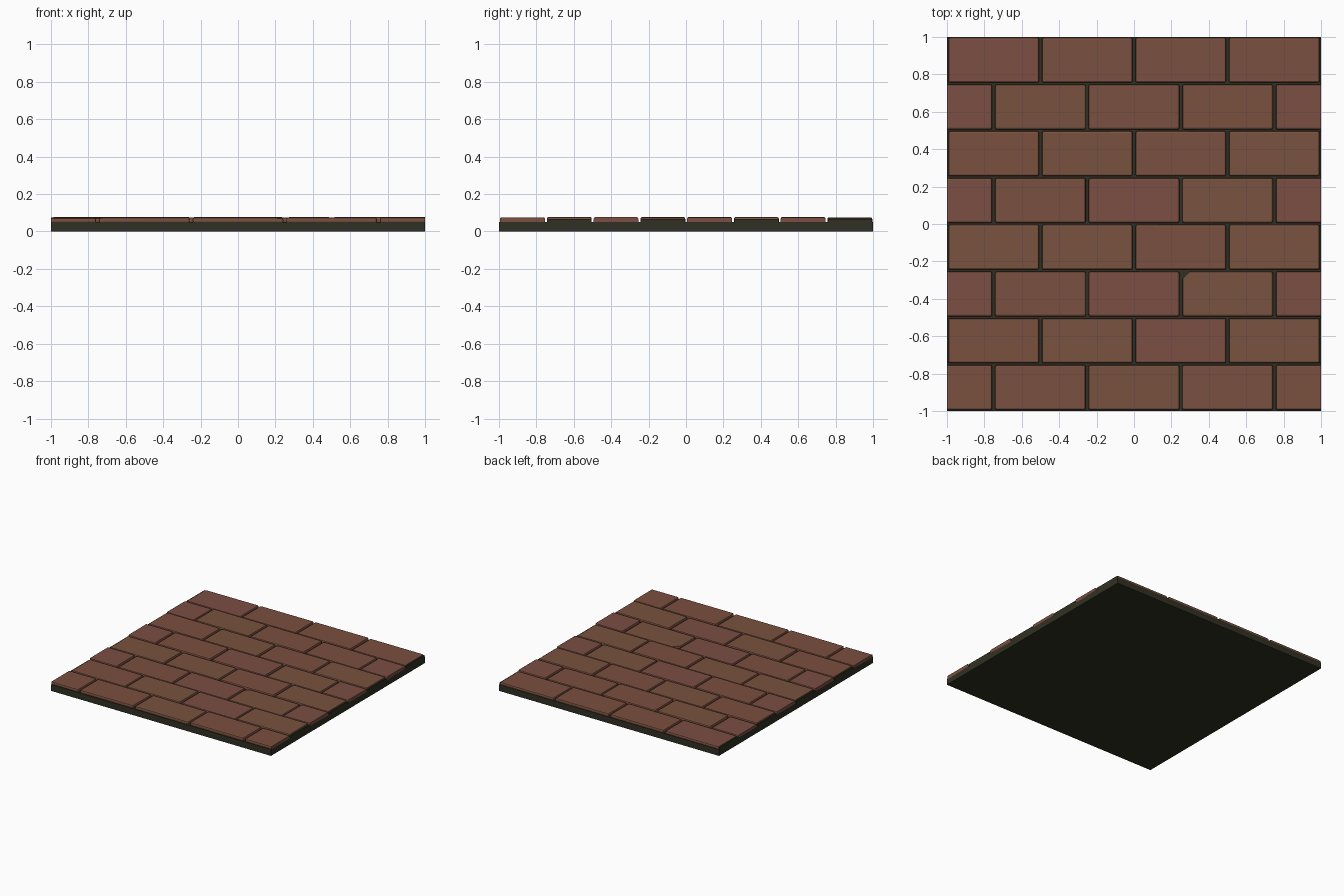
import bpy, bmesh, random
from mathutils import Vector, Matrix

if "Cube" in bpy.data.objects:
    bpy.data.objects.remove(bpy.data.objects["Cube"])

random.seed(4)

def material(name, rgb):
    m = bpy.data.materials.new(name)
    m.diffuse_color = (*rgb, 1)
    m.use_nodes = True
    m.node_tree.nodes["Principled BSDF"].inputs["Base Color"].default_value = m.diffuse_color
    return m

mortar = material("dark mortar", (0.030, 0.030, 0.017))
reds = [material("brick red", (0.195, 0.079, 0.050)),
        material("brick brown", (0.190, 0.084, 0.050)),
        material("brick rose", (0.200, 0.077, 0.056))]

def clip(bm, co, no):
    # cut away everything beyond the plane and close the cut
    geom = bm.verts[:] + bm.edges[:] + bm.faces[:]
    r = bmesh.ops.bisect_plane(bm, geom=geom, plane_co=co, plane_no=no, clear_outer=True)
    edges = [e for e in r["geom_cut"] if isinstance(e, bmesh.types.BMEdge)]
    if edges:
        bmesh.ops.contextual_create(bm, geom=edges)

def block(name, lo, hi, mat, bevel=0, tilt=0, chip=False):
    lo, hi = Vector(lo), Vector(hi)
    bm = bmesh.new()
    bmesh.ops.create_cube(bm, size=1)
    bmesh.ops.scale(bm, vec=hi - lo, verts=bm.verts)
    if bevel:
        bmesh.ops.bevel(bm, geom=bm.edges[:], offset=bevel, segments=2,
                        profile=0.5, affect='EDGES')
    if tilt:
        bmesh.ops.rotate(bm, verts=bm.verts, matrix=Matrix.Rotation(tilt, 3, 'Y'))
    bmesh.ops.translate(bm, vec=(lo + hi) / 2, verts=bm.verts)
    for s in (1, -1):
        clip(bm, (s, 0, 0), (s, 0, 0))
    if chip:
        clip(bm, (lo.x + 0.02, hi.y - 0.02, 0), (-1, 1, 0))
    bmesh.ops.recalc_face_normals(bm, faces=bm.faces[:])
    me = bpy.data.meshes.new(name)
    bm.to_mesh(me)
    bm.free()
    me.materials.append(mat)
    ob = bpy.data.objects.new(name, me)
    bpy.context.collection.objects.link(ob)

# mortar bed
block("mortar_bed", (-1, -1, 0), (1, 1, 0.052), mortar)

# eight courses in running bond, half bricks cut flush at the sides
for row in range(8):
    y = -1 + row * 0.25
    half = row % 2 == 0
    start = -1.25 if half else -1.0
    for i in range(5 if half else 4):
        x = start + i * 0.5
        top = 0.074 + random.uniform(-0.002, 0.003)
        block("brick", (x + 0.008, y + 0.006, 0.044), (x + 0.492, y + 0.246, top),
              random.choice(reds), 0.009, random.uniform(-0.005, 0.005),
              chip=(row == 2 and i == 3))
    if not half:
        # mortar closing the ends of the full courses
        for s in (-1, 1):
            a, b = sorted((s, s * 0.991))
            block("end_mortar", (a, y + 0.008, 0.045), (b, y + 0.244, 0.066), mortar)
